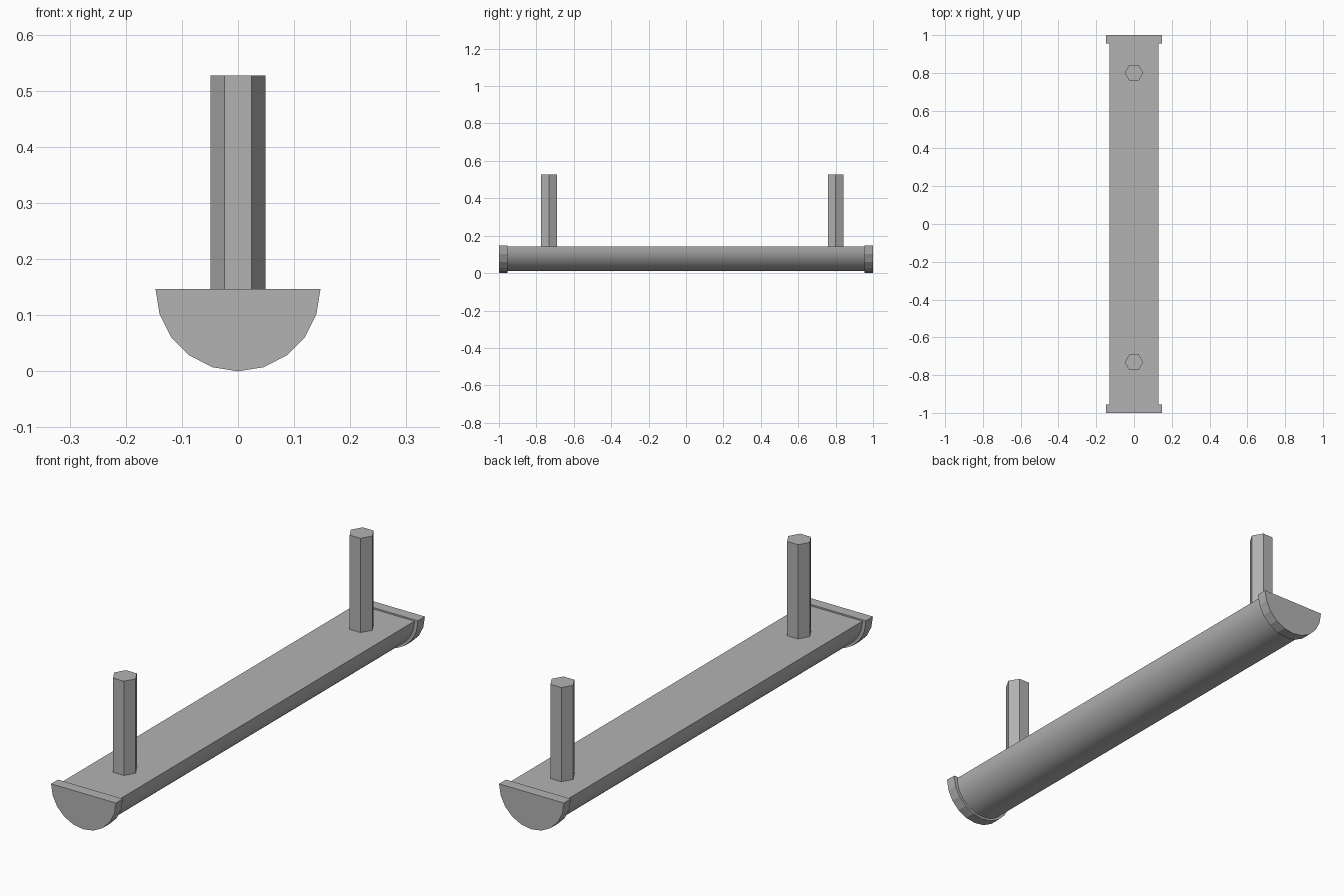
import bpy
import bmesh
from math import pi, sin, cos, radians

cube = bpy.data.objects.get("Cube")
if cube:
    bpy.data.objects.remove(cube, do_unlink=True)

grey = bpy.data.materials.new("plain grey")
grey.use_nodes = True
grey.diffuse_color = (0.45, 0.45, 0.45, 1)
grey.node_tree.nodes["Principled BSDF"].inputs["Base Color"].default_value = (0.45, 0.45, 0.45, 1)


def prism(name, points, offset, smooth=False):
    """Extrude a closed outline of 3D points along offset."""
    bm = bmesh.new()
    face = bm.faces.new([bm.verts.new(p) for p in points])
    ext = bmesh.ops.extrude_face_region(bm, geom=[face], use_keep_orig=True)
    verts = [g for g in ext["geom"] if isinstance(g, bmesh.types.BMVert)]
    bmesh.ops.translate(bm, verts=verts, vec=offset)
    bmesh.ops.recalc_face_normals(bm, faces=bm.faces[:])
    mesh = bpy.data.meshes.new(name)
    bm.to_mesh(mesh)
    bm.free()
    mesh.materials.append(grey)
    obj = bpy.data.objects.new(name, mesh)
    bpy.context.collection.objects.link(obj)
    if smooth:
        bpy.ops.object.select_all(action="DESELECT")
        obj.select_set(True)
        bpy.context.view_layer.objects.active = obj
        bpy.ops.object.shade_smooth_by_angle(angle=radians(40))
    return obj


def half_disc(radius, top, y, segments):
    """Lower half circle with its flat side up at height top."""
    angles = [pi + pi * i / segments for i in range(segments + 1)]
    return [(radius * cos(a), y, top + radius * sin(a)) for a in angles]


# Half-round rail
prism("rail", half_disc(0.131, 0.141, -0.96, 20), (0, 1.92, 0), smooth=True)

# Slightly larger end caps
for name, y in (("front_end_cap", -1), ("back_end_cap", 0.955)):
    prism(name, half_disc(0.147, 0.147, y, 10), (0, 0.045, 0))

# Hexagonal posts
for name, y in (("front_post", -0.732), ("back_post", 0.8)):
    outline = [(0.049 * cos(i * pi / 3), y + 0.042 / sin(pi / 3) * sin(i * pi / 3), 0.135)
               for i in range(6)]
    prism(name, outline, (0, 0, 0.392))
